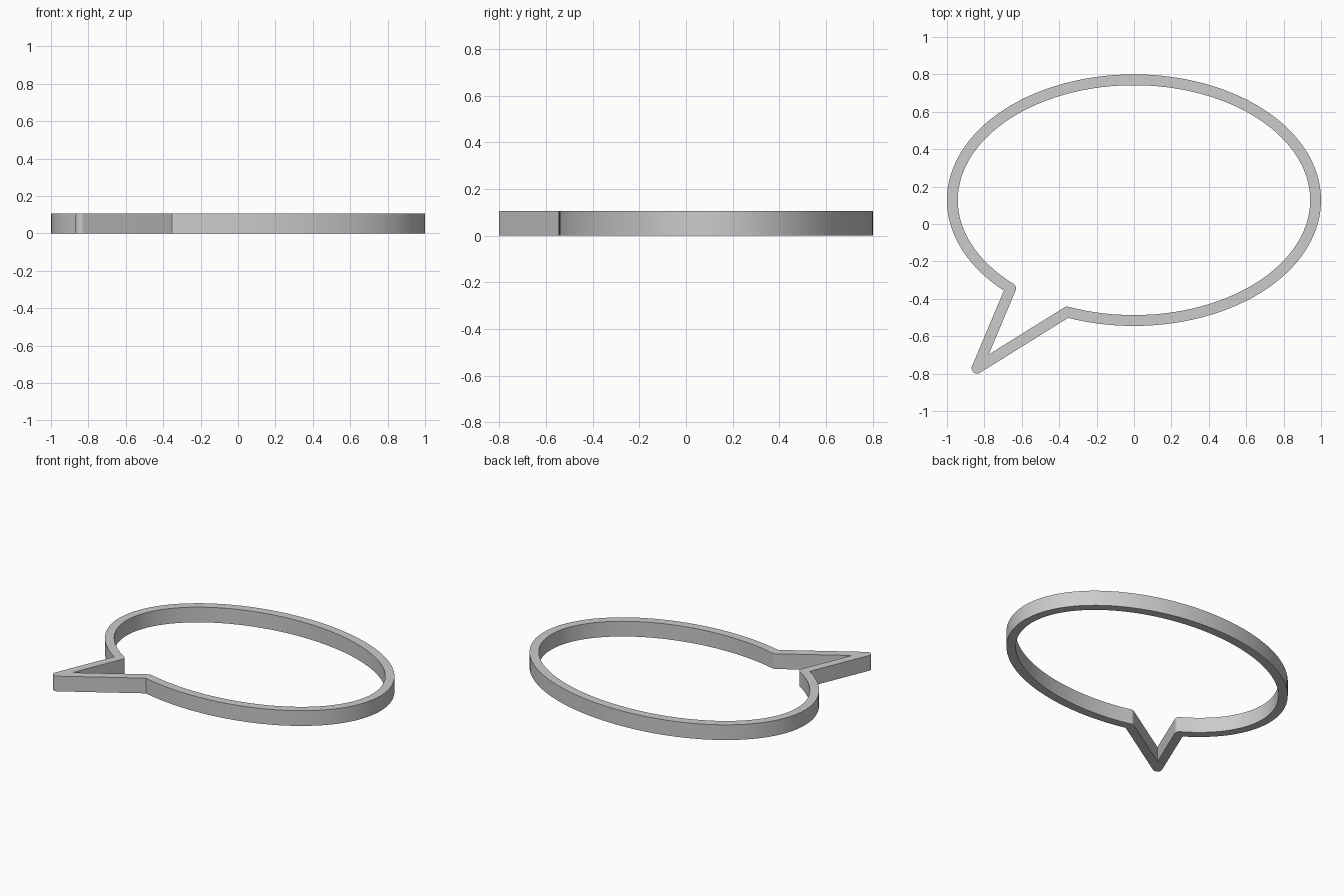
import bpy, bmesh, math
from mathutils import Vector

if "Cube" in bpy.data.objects:
    bpy.data.objects.remove(bpy.data.objects["Cube"])

HALF, HEIGHT = 0.029, 0.105          # half band width, band height
A, B, CY = 0.971, 0.6435, 0.1275     # centre-line ellipse
TIP = Vector((-0.839, -0.771))

# centre line: open ellipse running counter-clockwise, closed by the tail tip
start, end, n = math.radians(-111.6), math.radians(227.2), 110
path = []
for i in range(n + 1):
    t = start + (end - start) * i / n
    path.append(Vector((A * math.cos(t), CY + B * math.sin(t))))
path.append(TIP)


def stations(points):
    """Left and right edge points; sharp turns get a round outside and mitred inside."""
    out = []
    count = len(points)
    for i, p in enumerate(points):
        d0 = (p - points[i - 1]).normalized()
        d1 = (points[(i + 1) % count] - p).normalized()
        n0, n1 = Vector((-d0.y, d0.x)), Vector((-d1.y, d1.x))
        miter = (n0 + n1) * HALF / (1 + n0.dot(n1))
        turn = math.atan2(d0.x * d1.y - d0.y * d1.x, d0.dot(d1))
        if abs(turn) < 0.3:
            out.append(([p + miter], [p - miter]))
            continue
        side = -1 if turn > 0 else 1
        base = math.atan2(n0.y * side, n0.x * side)
        arc = []
        for k in range(13):
            ang = base + turn * k / 12
            arc.append(p + HALF * Vector((math.cos(ang), math.sin(ang))))
        inner = [p - miter * side]
        out.append((arc, inner) if side > 0 else (inner, arc))
    return out


bm = bmesh.new()


def post(p):
    return bm.verts.new((p.x, p.y, 0)), bm.verts.new((p.x, p.y, HEIGHT))


# pairs of inside and outside vertical edges around the band
pairs = []
for left, right in stations(path):
    ls, rs = [post(p) for p in left], [post(p) for p in right]
    for k in range(max(len(ls), len(rs))):
        pairs.append((ls[min(k, len(ls) - 1)], rs[min(k, len(rs) - 1)]))


def face(*verts):
    unique = list(dict.fromkeys(verts))
    if len(unique) > 2:
        bm.faces.new(unique)


for i, (l0, r0) in enumerate(pairs):
    l1, r1 = pairs[(i + 1) % len(pairs)]
    face(l0[1], r0[1], r1[1], l1[1])          # top
    face(l0[0], l1[0], r1[0], r0[0])          # bottom
    if l0 is not l1:
        face(l0[0], l0[1], l1[1], l1[0])      # inside wall
    if r0 is not r1:
        face(r0[0], r1[0], r1[1], r0[1])      # outside wall
bmesh.ops.recalc_face_normals(bm, faces=bm.faces)

mesh = bpy.data.meshes.new("speech_bubble_outline")
bm.to_mesh(mesh)
bm.free()
obj = bpy.data.objects.new("speech_bubble_outline", mesh)
bpy.context.collection.objects.link(obj)
bpy.context.view_layer.objects.active = obj
obj.select_set(True)
bpy.ops.object.shade_smooth_by_angle(angle=math.radians(30))
